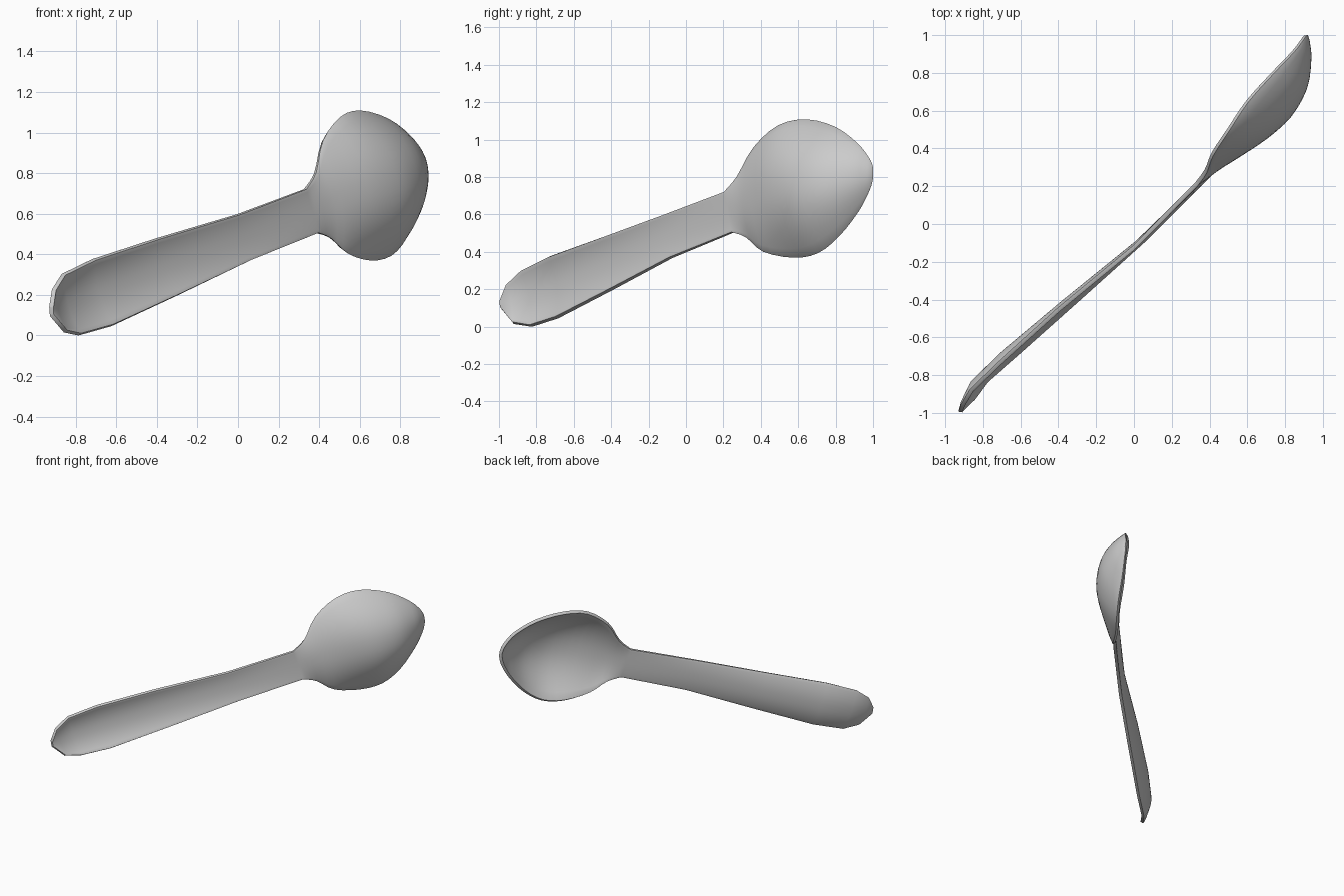
import bpy, bmesh
from mathutils import Vector as V

if "Cube" in bpy.data.objects:
    bpy.data.objects.remove(bpy.data.objects["Cube"])

# Stations along the spoon: upper edge point, lower edge point, dish depth (+ = towards front right)
handle = [
    ((-.92, -.995, .14), (-.918, -.99, .10), 0),
    ((-.907, -.96, .225), (-.85, -.925, .02), -.02),
    ((-.86, -.88, .30), (-.78, -.83, .005), -.035),
    ((-.71, -.735, .373), (-.62, -.69, .05), -.04),
    ((-.40, -.455, .475), (-.295, -.40, .20), -.025),
    ((0, -.125, .595), (.06, -.08, .37), -.012),
]
bowl = [
    ((.33, .21, .72), (.39, .25, .505), .0),
    ((.38, .28, .80), (.455, .33, .48), .025),
    ((.415, .37, .955), (.54, .42, .405), .072),
    ((.50, .50, 1.07), (.65, .58, .375), .145),
    ((.60, .65, 1.10), (.75, .71, .40), .18),
    ((.735, .80, 1.06), (.825, .82, .49), .155),
    ((.84, .91, .98), (.875, .92, .62), .085),
    ((.883, .965, .915), (.90, .97, .715), .035),
    ((.90, .99, .87), (.908, .99, .77), .012),
    ((.908, .997, .835), (.91, .997, .81), 0),
]


def spline(a, b, c, d, t):
    return b + .5 * t * ((c - a) + t * ((2*a - 5*b + 4*c - d) + t * (3*(b - c) + d - a)))


# Smooth the bowl stations; the handle stays in straight segments
h = [(V(a), V(b), d) for a, b, d in handle]
w = [(V(a), V(b), d) for a, b, d in bowl]
rings = h[:]
STEPS = 3
for i in range(len(w) - 1):
    q = [w[max(i - 1, 0)], w[i], w[i + 1], w[min(i + 2, len(w) - 1)]]
    for k in range(STEPS):
        rings.append(tuple(spline(*[s[j] for s in q], k / STEPS) for j in range(3)))
rings.append(w[-1])

# Dished sheet lofted through the stations
N = 16
bm = bmesh.new()
rows = []
for i, (top, bot, depth) in enumerate(rings):
    p, n = rings[max(i - 1, 0)], rings[min(i + 1, len(rings) - 1)]
    axis = (n[0] + n[1]) - (p[0] + p[1])
    out = axis.cross(top - bot).normalized()
    row = []
    for k in range(N + 1):
        s = 2 * k / N - 1
        pos = bot.lerp(top, k / N) + out * depth * (1 - abs(s) ** 2.2)
        row.append(bm.verts.new(pos))
    rows.append(row)
for r0, r1 in zip(rows, rows[1:]):
    for k in range(N):
        bm.faces.new((r0[k], r1[k], r1[k + 1], r0[k + 1]))
bmesh.ops.recalc_face_normals(bm, faces=bm.faces)
me = bpy.data.meshes.new("spoon")
bm.to_mesh(me)
bm.free()
spoon = bpy.data.objects.new("spoon", me)
bpy.context.collection.objects.link(spoon)

# Metal thickness with a softened rim
sol = spoon.modifiers.new("thickness", 'SOLIDIFY')
sol.thickness = .022
sol.offset = 0
bev = spoon.modifiers.new("soft_rim", 'BEVEL')
bev.width = .006
bev.segments = 2
bev.limit_method = 'ANGLE'
bev.angle_limit = 1.0

bpy.context.view_layer.objects.active = spoon
spoon.select_set(True)
bpy.ops.object.shade_smooth_by_angle(angle=1.0)
